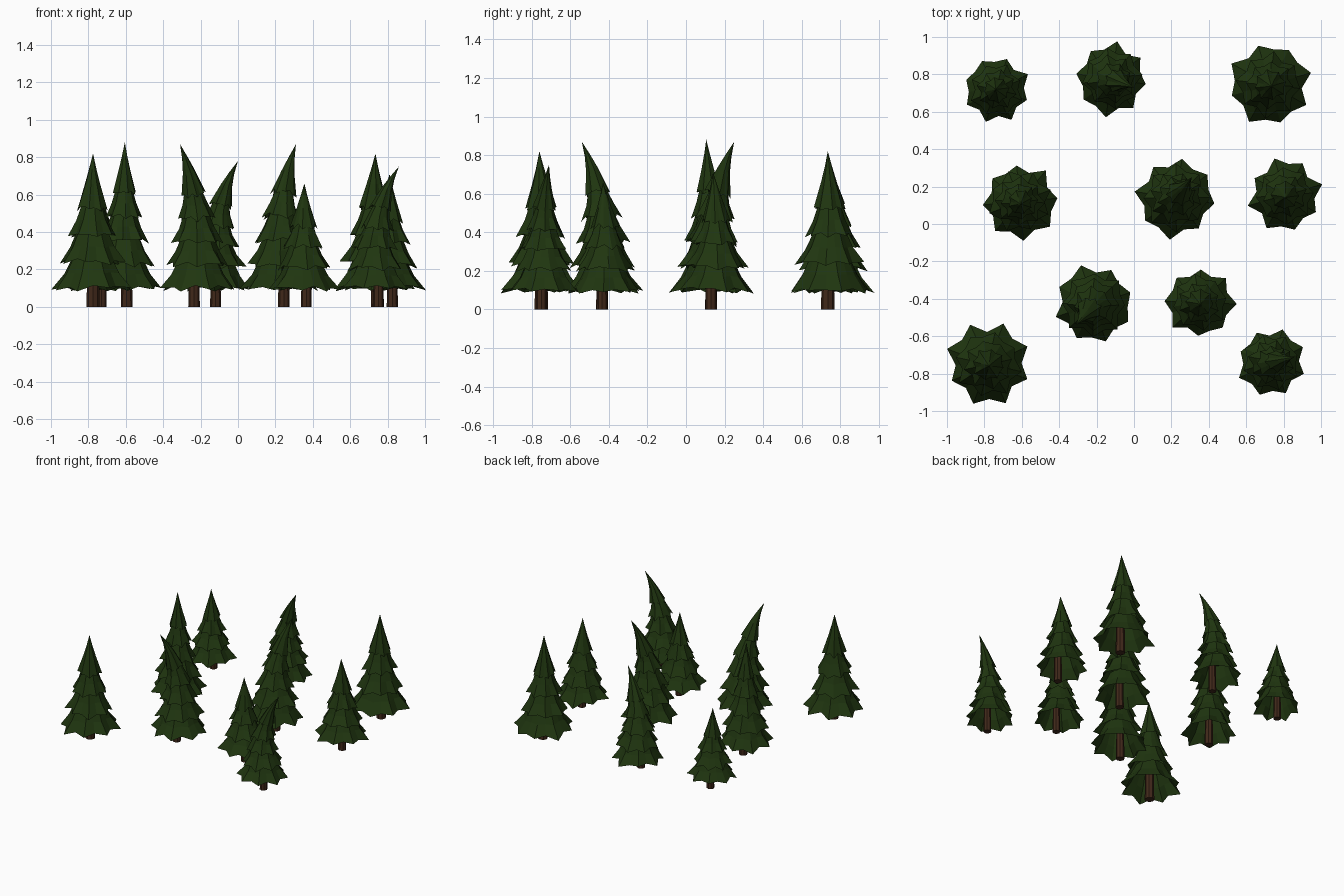
import bpy, bmesh, math, random
from mathutils import Vector

if "Cube" in bpy.data.objects:
    bpy.data.objects.remove(bpy.data.objects["Cube"])

random.seed(7)


def material(name, color):
    m = bpy.data.materials.new(name)
    m.diffuse_color = color
    m.use_nodes = True
    m.node_tree.nodes["Principled BSDF"].inputs["Base Color"].default_value = m.diffuse_color
    return m


GREEN = material("needles", (0.014, 0.036, 0.005, 1))
BROWN = material("bark", (0.052, 0.021, 0.010, 1))
LOBES = 8
N = LOBES * 2


def finish(bm, name, mat):
    me = bpy.data.meshes.new(name)
    bm.to_mesh(me)
    bm.free()
    me.materials.append(mat)
    bpy.context.collection.objects.link(bpy.data.objects.new(name, me))


def bridge(bm, a, b):
    for i in range(N):
        j = (i + 1) % N
        bm.faces.new((a[i], a[j], b[j], b[i]))


def fan(bm, ring, tip):
    for i in range(N):
        bm.faces.new((ring[i], ring[(i + 1) % N], tip))


def tree(index, trunk, crown, tip, height, radius, tiers, trunk_r):
    z0 = 0.1
    crown, tip = Vector(crown), Vector(tip)

    # centre line: crown centre low down, hooking over to the tip near the top
    def axis(z):
        t = max(0, (z - 0.25) / (height - 0.25))
        p = crown + (tip - crown) * t ** 2.5
        return Vector((p.x, p.y, z))

    def rim_radius(z):
        return radius * max(0, 1 - (z - z0) / (height - z0)) ** 1.05

    # trunk, rising inside the hollow crown
    bm = bmesh.new()
    bmesh.ops.create_cone(bm, cap_ends=True, segments=8, radius1=trunk_r,
                          radius2=trunk_r * 0.85, depth=0.3)
    bmesh.ops.translate(bm, vec=(trunk[0], trunk[1], 0.15), verts=bm.verts)
    finish(bm, f"trunk_{index}", BROWN)

    # overlapping jagged open skirts of needles
    bm = bmesh.new()
    step = (height - z0) * (0.80 if tiers == 5 else 0.77) / tiers
    for k in range(tiers):
        z = z0 + k * step * 1.02
        last = k == tiers - 1
        top_z = height if last else z + step + 0.04
        r = rim_radius(z)
        top_r = 0 if last else rim_radius(z + step) * 0.60
        phase = random.uniform(0, math.tau)
        jag = [random.uniform(0.97, 1.10) if i % 2 == 0 else random.uniform(0.80, 0.90)
               for i in range(N)]
        drop = [random.uniform(-0.018, 0.006) if i % 2 == 0 else random.uniform(0, 0.016)
                for i in range(N)]

        def ring(zz, rr, wave, sag):
            # ring square to the centre line
            c = axis(zz)
            turn = Vector((0, 0, 1)).rotation_difference(axis(zz + 0.01) - c)
            out = []
            for i in range(N):
                a = phase + math.tau * i / N
                w = rr * (1 + (jag[i] - 1) * wave)
                v = Vector((w * math.cos(a), w * math.sin(a), drop[i] * sag))
                out.append(bm.verts.new(c + turn @ v))
            return out

        rim = ring(z, r, 1, 1)
        f = 0.45
        mid = ring(z + (top_z - z) * f, (r + (top_r - r) * f) * 0.92, 0.5, 0.3)
        bridge(bm, rim, mid)
        if last:
            neck = ring(z + (top_z - z) * 0.72, r * 0.24, 0.3, 0)
            bridge(bm, mid, neck)
            fan(bm, neck, bm.verts.new(axis(height)))
        else:
            top = ring(top_z, top_r, 0.2, 0)
            bridge(bm, mid, top)
            fan(bm, top, bm.verts.new(axis(top_z + 0.01)))
    finish(bm, f"foliage_{index}", GREEN)


# trunk xy, crown xy, tip xy, height, crown radius, tiers, trunk radius
TREES = [
    ((-0.73, 0.735), (-0.735, 0.717), (-0.74, 0.72), 0.63, 0.174, 4, 0.028),
    ((-0.12, 0.735), (-0.12, 0.775), (0.00, 0.73), 0.78, 0.188, 5, 0.029),
    ((0.745, 0.735), (0.725, 0.745), (0.735, 0.735), 0.82, 0.212, 4, 0.035),
    ((-0.595, 0.13), (-0.61, 0.12), (-0.605, 0.105), 0.88, 0.197, 5, 0.031),
    ((0.245, 0.13), (0.225, 0.14), (0.31, 0.25), 0.87, 0.206, 5, 0.031),
    ((0.825, 0.13), (0.807, 0.155), (0.81, 0.14), 0.71, 0.190, 4, 0.030),
    ((-0.235, -0.435), (-0.215, -0.43), (-0.31, -0.54), 0.87, 0.203, 5, 0.031),
    ((0.365, -0.435), (0.35, -0.42), (0.355, -0.43), 0.66, 0.182, 4, 0.028),
    ((-0.775, -0.75), (-0.78, -0.75), (-0.775, -0.76), 0.82, 0.214, 4, 0.035),
    ((0.75, -0.75), (0.733, -0.74), (0.86, -0.71), 0.75, 0.177, 5, 0.028),
]
for n, spec in enumerate(TREES, 1):
    tree(n, *spec)
